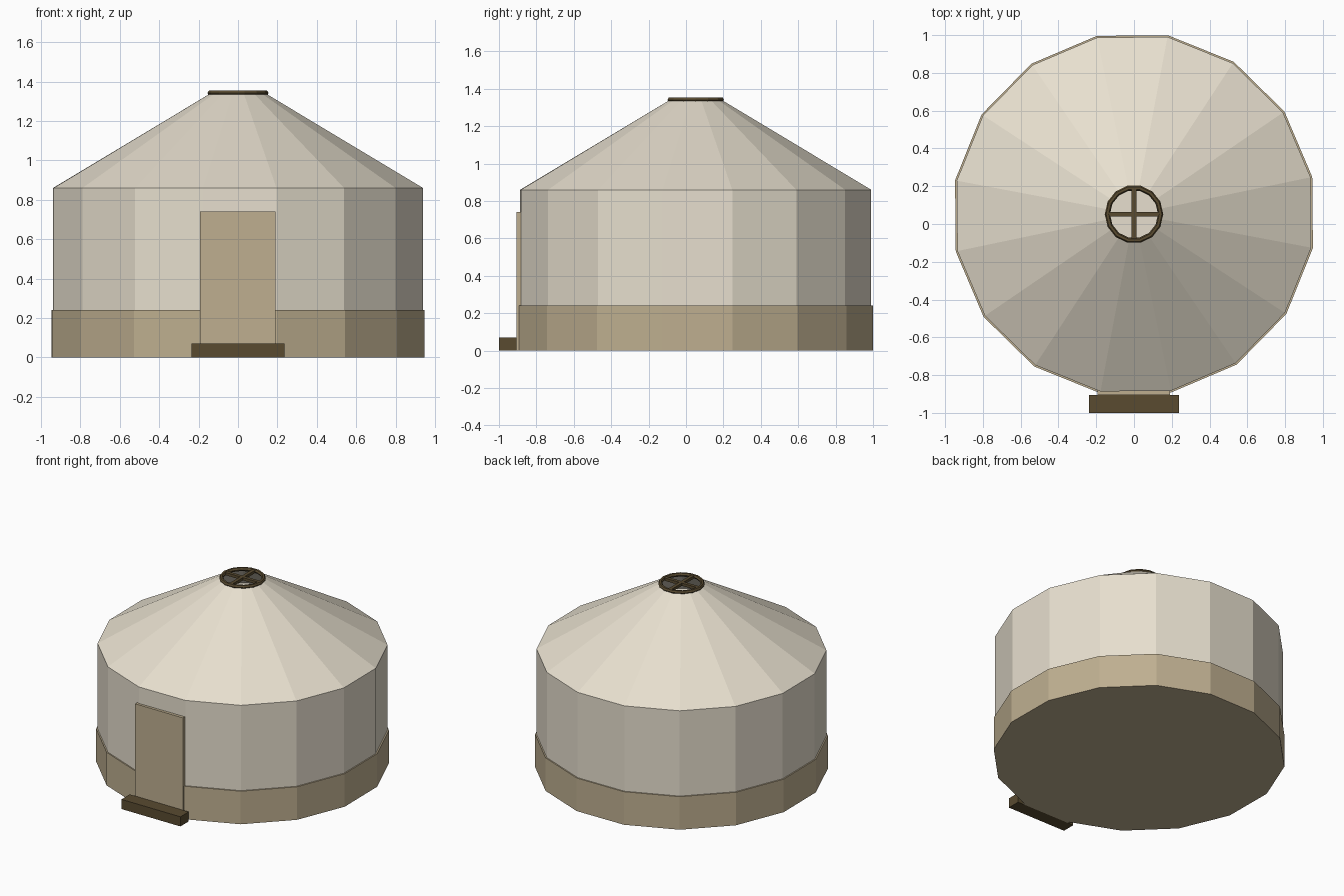
import bpy, bmesh, math
from mathutils import Matrix

if "Cube" in bpy.data.objects:
    bpy.data.objects.remove(bpy.data.objects["Cube"])

CY = 0.052                      # hut centre in y
SIDES = 16
TURN = math.radians(11.8)       # first wall corner


def material(name, rgb):
    m = bpy.data.materials.new(name)
    m.diffuse_color = (*rgb, 1)
    m.use_nodes = True
    m.node_tree.nodes["Principled BSDF"].inputs["Base Color"].default_value = m.diffuse_color
    return m


CREAM = material("canvas", (0.80, 0.74, 0.62))
TAN = material("tan_felt", (0.52, 0.43, 0.28))
WOOD = material("dark_wood", (0.10, 0.07, 0.03))


def finish(name, bm, mat):
    mesh = bpy.data.meshes.new(name)
    bm.to_mesh(mesh)
    bm.free()
    mesh.materials.append(mat)
    ob = bpy.data.objects.new(name, mesh)
    bpy.context.collection.objects.link(ob)
    return ob


def prism(name, r1, r2, z1, z2, mat, caps=True):
    bm = bmesh.new()
    place = Matrix.Translation((0, CY, (z1 + z2) / 2)) @ Matrix.Rotation(TURN, 4, 'Z')
    bmesh.ops.create_cone(bm, cap_ends=caps, segments=SIDES, radius1=r1,
                          radius2=r2, depth=z2 - z1)
    # put a corner exactly on the local x axis before turning
    v = bm.verts[:][0].co
    spin = Matrix.Rotation(-math.atan2(v.y, v.x), 4, 'Z')
    bmesh.ops.transform(bm, matrix=place @ spin, verts=bm.verts)
    return finish(name, bm, mat)


def box(name, lo, hi, mat):
    bm = bmesh.new()
    size = [b - a for a, b in zip(lo, hi)]
    mid = [(a + b) / 2 for a, b in zip(lo, hi)]
    bmesh.ops.create_cube(bm, size=1, matrix=Matrix.Translation(mid) @ Matrix.Diagonal((*size, 1)))
    return finish(name, bm, mat)


# Wall, lower felt band and open-topped roof
prism("wall", 0.955, 0.955, 0.005, 0.86, CREAM)
prism("lower_band", 0.964, 0.964, 0.0, 0.24, TAN)
prism("roof", 0.955, 0.15, 0.86, 1.335, CREAM, caps=False)

# Door and front step
box("door", (-0.193, -0.905, 0.0), (0.191, -0.86, 0.74), TAN)
box("step", (-0.237, -1.0, 0.0), (0.237, -0.905, 0.07), WOOD)

# Crown ring with crossed bars
bpy.ops.mesh.primitive_torus_add(major_segments=14, minor_segments=6,
                                 major_radius=0.141, minor_radius=0.014,
                                 location=(0, CY, 1.341))
ring = bpy.context.object
ring.name = "crown_ring"
ring.data.materials.append(WOOD)
for name, hx, hy in (("crown_bar_x", 0.14, 0.012), ("crown_bar_y", 0.012, 0.14)):
    box(name, (-hx, CY - hy, 1.331), (hx, CY + hy, 1.351), WOOD)
